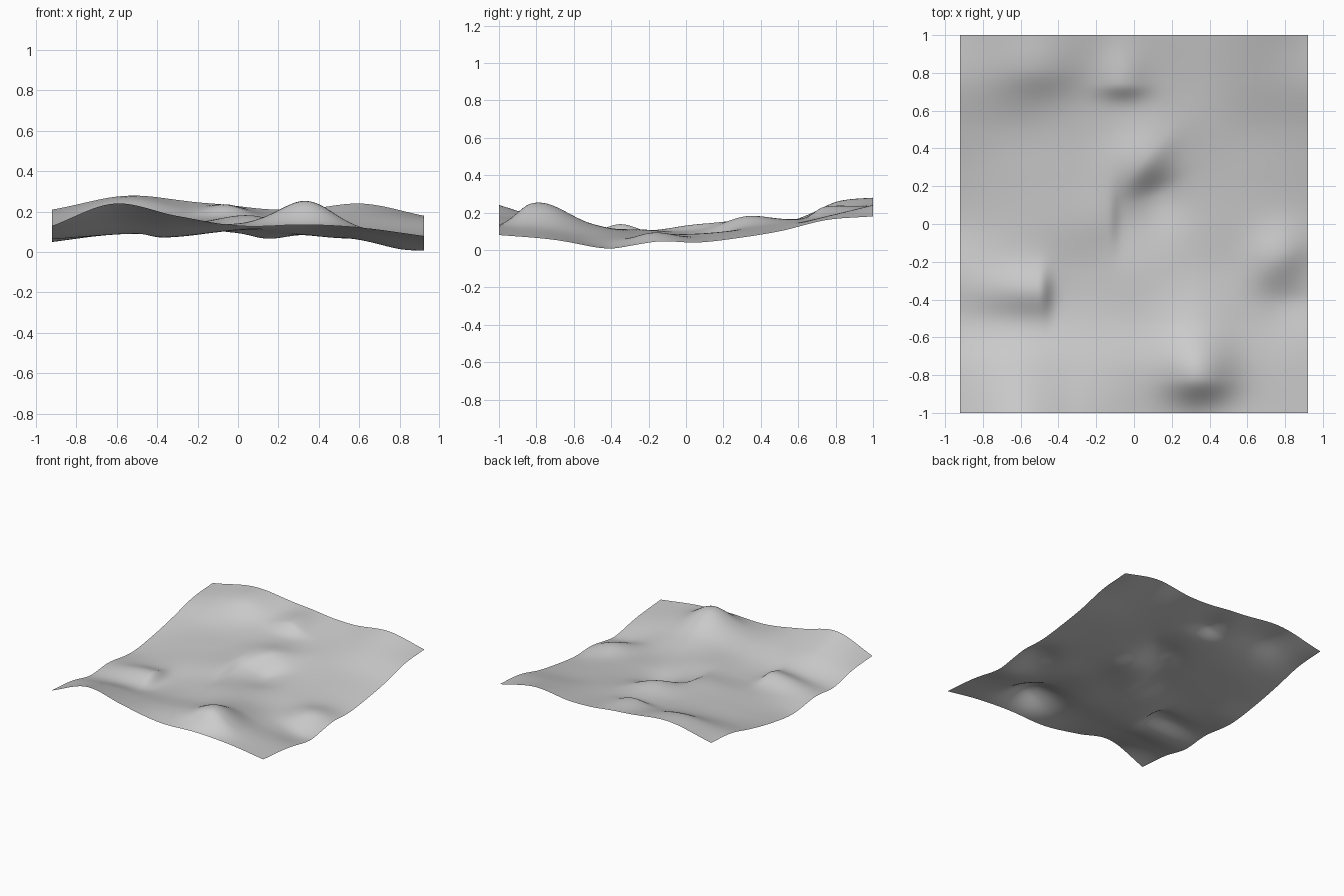
import bpy
import bmesh
from math import exp, cos, sin, radians
from mathutils import Vector

cube = bpy.data.objects.get("Cube")
if cube:
    bpy.data.objects.remove(cube, do_unlink=True)

HALF_WIDTH, HALF_DEPTH = 0.92, 1.0
COLUMNS, ROWS = 100, 110

# Broad ground levels in hundredths, front row first, running from -x to +x
LEVELS = [
    [13, 24, 18, 13, 13, 12, 8],
    [11, 16, 13, 14, 18, 11, 6],
    [6, 7, 8, 11, 13, 7, 3],
    [7, 8, 8, 11, 9, 5, 2],
    [5, 9, 11, 10, 9, 7, 3],
    [8, 11, 13, 14, 11, 9, 6],
    [13, 14, 15, 15, 14, 12, 10],
    [19, 21, 19, 18, 17, 18, 16],
    [21, 26, 25, 22, 21, 24, 18],
]

# Folds: x, y, direction of the steep side, height, gentle, steep, half width
FOLDS = {
    "front_hump": (0.35, -0.82, -90, 0.08, 0.22, 0.11, 0.17),
    "left_mound": (-0.5, -0.36, 0, 0.067, 0.32, 0.06, 0.13),
    "right_mound": (0.77, -0.17, -55, 0.055, 0.15, 0.13, 0.18),
    "right_hollow": (0.82, -0.42, -90, -0.025, 0.1, 0.15, 0.16),
    "back_left_rise": (-0.49, 0.82, -90, 0.04, 0.2, 0.13, 0.22),
    "back_step": (-0.06, 0.74, -90, 0.05, 0.2, 0.07, 0.13),
    "centre_ridge": (0.06, 0.34, -40, 0.04, 0.18, 0.1, 0.19),
    "centre_hollow": (0.13, 0.16, -70, -0.045, 0.1, 0.18, 0.14),
    "centre_step": (-0.13, 0.03, 0, 0.025, 0.15, 0.04, 0.17),
}


def spline(values, t):
    """Smooth curve through evenly spaced values, with t from zero to one."""
    last = len(values) - 1
    i = min(int(t * last), last - 1)
    f = t * last - i
    b, c = values[i], values[i + 1]
    a = values[i - 1] if i > 0 else 2 * b - c
    d = values[i + 2] if i + 2 <= last else 2 * c - b
    return b + f / 2 * (c - a + f * (2 * a - 5 * b + 4 * c - d
                                     + f * (3 * (b - c) + d - a)))


def fold_height(x, y, fold):
    """Rounded swelling that is gentle on one side and steep on the other."""
    cx, cy, angle, height, gentle, steep, width = fold
    c, s = cos(radians(angle)), sin(radians(angle))
    along = (x - cx) * c + (y - cy) * s
    across = (y - cy) * c - (x - cx) * s
    reach = steep if along > 0 else gentle
    return height * exp(-(along / reach) ** 2 - (across / width) ** 2)


def ground_height(x, y):
    u = (x / HALF_WIDTH + 1) / 2
    v = (y / HALF_DEPTH + 1) / 2
    base = spline([spline(row, u) for row in LEVELS], v) / 100
    return max(0, base + sum(fold_height(x, y, fold) for fold in FOLDS.values()))


# Ground sheet
bm = bmesh.new()
bmesh.ops.create_grid(bm, x_segments=COLUMNS, y_segments=ROWS, size=1)
for vert in bm.verts:
    x, y = vert.co.x * HALF_WIDTH, vert.co.y * HALF_DEPTH
    vert.co = Vector((x, y, ground_height(x, y)))
for face in bm.faces:
    face.smooth = True
mesh = bpy.data.meshes.new("ground_sheet")
bm.to_mesh(mesh)
bm.free()
ground = bpy.data.objects.new("ground_sheet", mesh)
bpy.context.collection.objects.link(ground)

# Plain grey surface
grey = bpy.data.materials.new("plain_grey")
grey.use_nodes = True
colour = (0.6, 0.6, 0.6, 1)
grey.diffuse_color = colour
grey.node_tree.nodes["Principled BSDF"].inputs["Base Color"].default_value = colour
mesh.materials.append(grey)
